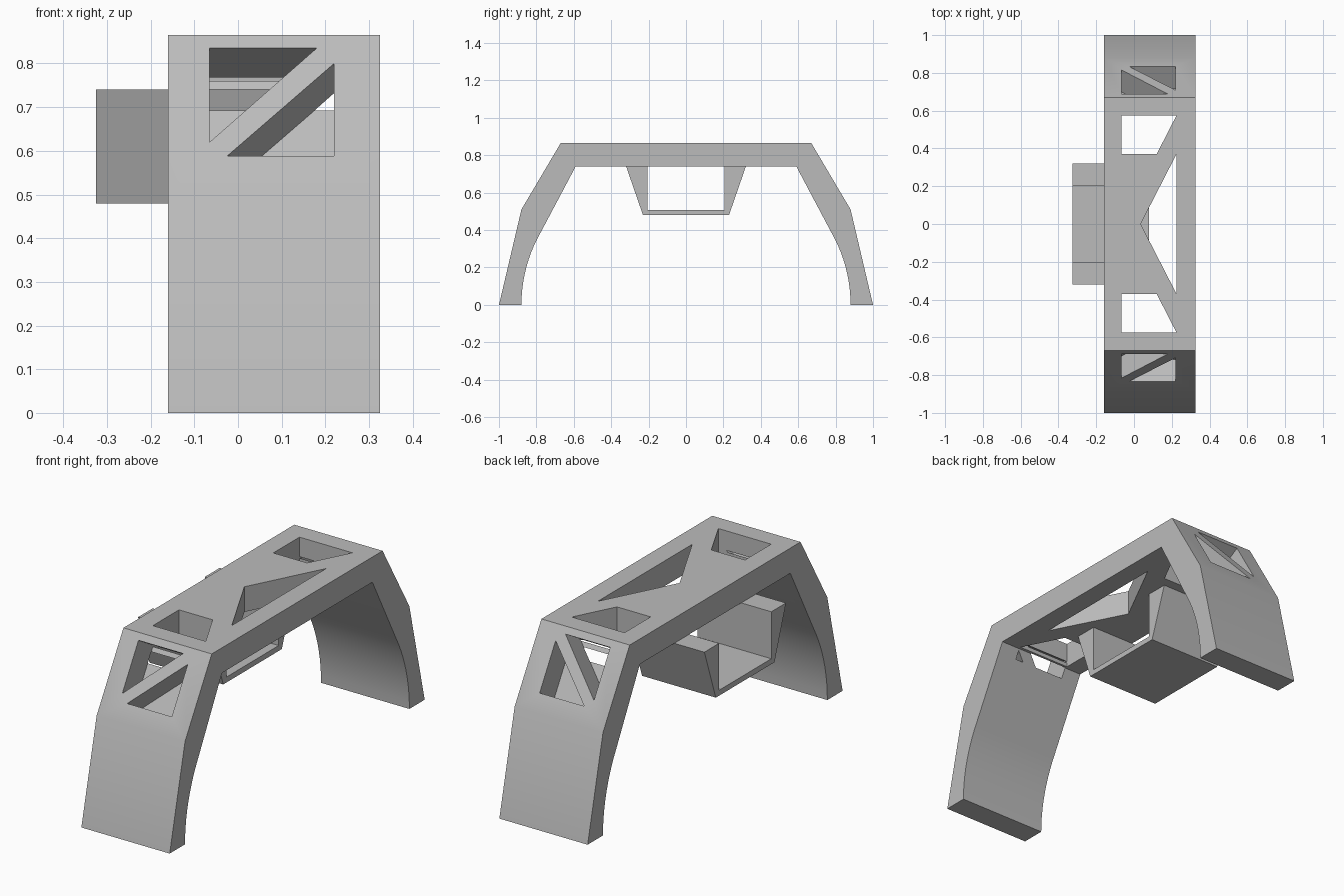
import bpy
import bmesh
from math import sin, cos, radians
from mathutils import Vector

cube = bpy.data.objects.get("Cube")
if cube:
    bpy.data.objects.remove(cube, do_unlink=True)

grey = bpy.data.materials.new("plain grey")
grey.use_nodes = True
color = (0.5, 0.5, 0.5, 1)
grey.diffuse_color = color
grey.node_tree.nodes["Principled BSDF"].inputs["Base Color"].default_value = color


def prism(name, points, offset):
    """Extrude a closed outline of 3D points along an offset."""
    bm = bmesh.new()
    face = bm.faces.new([bm.verts.new(p) for p in points])
    ext = bmesh.ops.extrude_face_region(bm, geom=[face])
    moved = [g for g in ext["geom"] if isinstance(g, bmesh.types.BMVert)]
    bmesh.ops.translate(bm, verts=moved, vec=offset)
    bmesh.ops.recalc_face_normals(bm, faces=bm.faces)
    mesh = bpy.data.meshes.new(name)
    bm.to_mesh(mesh)
    bm.free()
    mesh.materials.append(grey)
    obj = bpy.data.objects.new(name, mesh)
    bpy.context.collection.objects.link(obj)
    return obj


def activate(obj):
    bpy.ops.object.select_all(action="DESELECT")
    obj.select_set(True)
    bpy.context.view_layer.objects.active = obj


def cut(target, cutter):
    mod = target.modifiers.new("cut", "BOOLEAN")
    mod.operation = "DIFFERENCE"
    mod.solver = "EXACT"
    mod.object = cutter
    activate(target)
    bpy.ops.object.modifier_apply(modifier=mod.name)
    bpy.data.objects.remove(cutter, do_unlink=True)


# Arched frame: angular outside, rounded inner legs
radius = 0.78
arc = [(0.88 - radius + radius * cos(radians(a)), radius * sin(radians(a)))
       for a in range(0, 31, 3)]
half = [(0.67, 0.865), (0.88, 0.51), (1, 0)] + arc + [(0.59, 0.74)]
outline = half + [(-y, z) for y, z in reversed(half)]
frame = prism("arched_frame", [(-0.16, y, z) for y, z in outline], (0.485, 0, 0))

# Openings through the top deck
triangle = [(0.225, 0.37), (0.035, 0), (0.225, -0.37)]
cut(frame, prism("cutter", [(x, y, 0.7) for x, y in triangle], (0, 0, 0.3)))
trapezoid = [(-0.065, 0.575), (0.225, 0.575), (0.12, 0.37), (-0.065, 0.37)]
for side in (1, -1):
    cut(frame, prism("cutter", [(x, side * y, 0.7) for x, y in trapezoid], (0, 0, 0.3)))

# Paired triangular windows, cut square to the sloping leg faces
upper = [(-0.065, 0.835), (0.18, 0.835), (-0.065, 0.62)]
lower = [(0.22, 0.80), (0.22, 0.588), (-0.025, 0.588)]
for side in (1, -1):
    inward = Vector((0, -0.86 * side, -0.51)).normalized()
    for window in (upper, lower):
        pts = [Vector((x, side * (0.67 + (0.865 - z) * 0.21 / 0.355), z)) - inward * 0.05
               for x, z in window]
        cut(frame, prism("cutter", pts, inward * 0.185))

# Hanging U-shaped holder under the deck
tray = [(-0.32, 0.74), (-0.23, 0.48), (0.23, 0.48), (0.32, 0.74),
        (0.205, 0.74), (0.205, 0.507), (-0.205, 0.507), (-0.205, 0.74)]
holder = prism("hanging_holder", [(-0.325, y, z) for y, z in tray], (0.405, 0, 0))

activate(frame)
bpy.ops.object.shade_smooth_by_angle(angle=radians(30))
